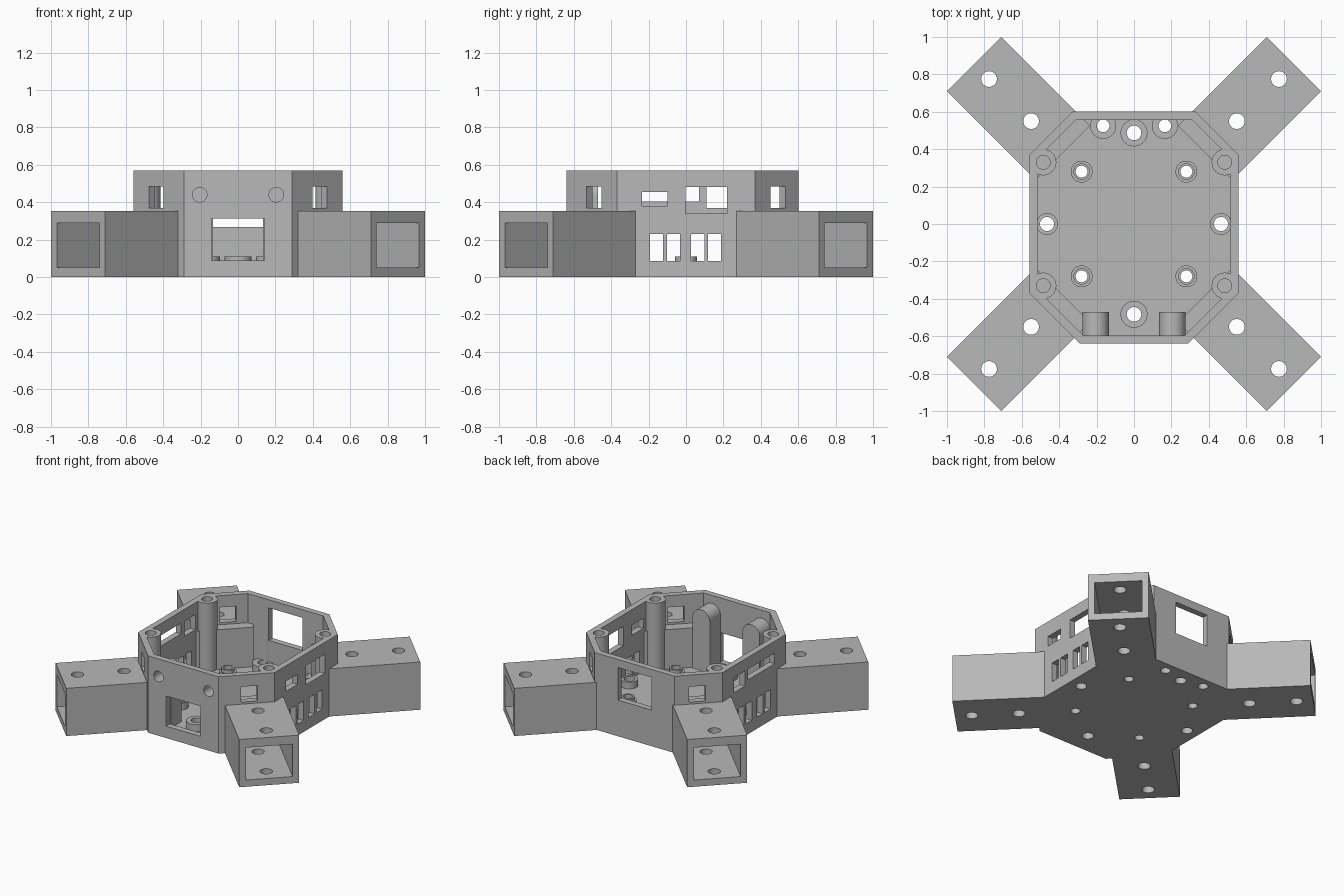
import bpy, bmesh
from math import radians, sqrt
from mathutils import Matrix, Vector

if "Cube" in bpy.data.objects:
    bpy.data.objects.remove(bpy.data.objects["Cube"])

WALL, FLOOR, ARM_TOP, TOP = 0.045, 0.06, 0.354, 0.57
BOSS_TOP = 0.11

grey = bpy.data.materials.new("plain grey")
grey.use_nodes = True
grey.diffuse_color = (0.48, 0.48, 0.48, 1)
grey.node_tree.nodes["Principled BSDF"].inputs["Base Color"].default_value = grey.diffuse_color


def make(name, bm):
    bmesh.ops.recalc_face_normals(bm, faces=bm.faces)
    mesh = bpy.data.meshes.new(name)
    bm.to_mesh(mesh)
    bm.free()
    mesh.materials.append(grey)
    obj = bpy.data.objects.new(name, mesh)
    bpy.context.collection.objects.link(obj)
    return obj


def prism(name, points, z0, z1):
    bm = bmesh.new()
    face = bm.faces.new([bm.verts.new((x, y, z0)) for x, y in points])
    out = bmesh.ops.extrude_face_region(bm, geom=[face])
    moved = [g for g in out["geom"] if isinstance(g, bmesh.types.BMVert)]
    bmesh.ops.translate(bm, verts=moved, vec=(0, 0, z1 - z0))
    return make(name, bm)


def box(name, xs, ys, zs, turn=0):
    (x0, x1), (y0, y1) = xs, ys
    obj = prism(name, [(x0, y0), (x1, y0), (x1, y1), (x0, y1)], *zs)
    obj.data.transform(Matrix.Rotation(radians(turn), 4, 'Z'))
    return obj


def rod(name, x, y, r, z0, z1, sides=32):
    bm = bmesh.new()
    bmesh.ops.create_cone(bm, cap_ends=True, segments=sides, radius1=r, radius2=r,
                          depth=z1 - z0, matrix=Matrix.Translation((x, y, (z0 + z1) / 2)))
    return make(name, bm)


def rod_y(name, x, z, r, y0, y1):
    obj = rod(name, 0, 0, r, y0, y1)
    obj.data.transform(Matrix.Translation((x, 0, z)) @ Matrix.Rotation(radians(-90), 4, 'X'))
    return obj


def octagon(inset):
    # Diagonal sides all satisfy |x| + |y| = reach
    side, front, back = 0.56 - inset, 0.64 - inset, 0.602 - inset
    reach = 0.93 - inset * sqrt(2)
    return [(reach - front, -front), (side, side - reach), (side, reach - side), (reach - back, back),
            (back - reach, back), (-side, reach - side), (-side, side - reach), (front - reach, -front)]


def combine(target, tool, mode):
    mod = target.modifiers.new("combine", 'BOOLEAN')
    mod.operation, mod.solver, mod.object = mode, 'EXACT', tool
    bpy.context.view_layer.objects.active = target
    bpy.ops.object.modifier_apply(modifier=mod.name)
    bpy.data.objects.remove(tool)


def add(tool):
    combine(frame, tool, 'UNION')


def cut(tool):
    combine(frame, tool, 'DIFFERENCE')


# Eight-sided hub shell with floor
frame = prism("hub_frame", octagon(0), 0, TOP)
cut(prism("cavity", octagon(WALL), FLOOR, 1))

# Four square tube arms, closed at the inner end
for turn in (45, 135, 225, 315):
    add(box("arm", (0.537, 1.209), (-0.205, 0.205), (0, ARM_TOP), turn))
    cut(box("arm_tunnel", (0.58, 1.3), (-0.16, 0.16), (0.05, 0.29), turn))

for sx in (-1, 1):
    for sy in (-1, 1):
        # Bolt holes through the arms
        for d in (0.55, 0.775):
            cut(rod("arm_hole", sx * d, sy * d, 0.042, -0.1, 0.45))
        # Vent above each arm
        offset = 0.039 * sx * sy
        cut(box("diagonal_vent", (0.612, 0.75), (offset - 0.056, offset + 0.056),
                (0.37, 0.483), {(1, 1): 45, (-1, 1): 135, (-1, -1): 225, (1, -1): 315}[sx, sy]))
        # Lid screw posts
        add(rod("lid_post", sx * 0.485, sy * 0.33, 0.07, 0.03, TOP))
        cut(rod("lid_screw_hole", sx * 0.485, sy * 0.33, 0.037, TOP - 0.16, 0.7))
        # Stepped board standoffs
        add(rod("standoff_base", sx * 0.28, sy * 0.28, 0.058, 0.03, BOSS_TOP))
        add(rod("standoff_tip", sx * 0.28, sy * 0.28, 0.044, 0.03, 0.135))
        cut(rod("standoff_hole", sx * 0.28, sy * 0.28, 0.032, -0.1, 0.3))

# Floor bosses around the edge
for x, y, r, hole in ((0, -0.483, 0.072, 0.039), (0, 0.487, 0.072, 0.039),
                      (0.465, 0, 0.058, 0.038), (-0.465, 0, 0.058, 0.038),
                      (0.165, 0.525, 0.07, 0.034), (-0.165, 0.525, 0.07, 0.034)):
    add(rod("floor_boss", x, y, r, 0.03, BOSS_TOP))
    cut(rod("floor_boss_hole", x, y, hole, -0.1, 0.3))

# Round-topped supports behind the front face, with blind holes
for sx in (-1, 1):
    x = sx * 0.205
    add(box("support_web", (x - 0.071, x + 0.071), (-0.615, -0.47), (0.03, 0.44)))
    add(rod_y("support_crown", x, 0.44, 0.0711, -0.615, -0.47))
    cut(rod_y("front_hole", x, 0.44, 0.039, -0.7, -0.52))

# Front and back openings
cut(box("front_window", (-0.142, 0.142), (-0.7, -0.594), (0.088, 0.312)))
cut(box("back_window", (-0.138, 0.138), (0.556, 0.7), (0.268, 0.51)))

# Side slots, alike on both sides
right, left = (0.514, 0.7), (-0.7, -0.514)
for side in (right, left):
    for y in (-0.157, -0.066, 0.063, 0.153):
        cut(box("side_slot", side, (y - 0.035, y + 0.035), (0.085, 0.23)))

# Upper side ports, different on each side
for side, ys, zs in ((right, (-0.235, -0.1), (0.38, 0.455)), (right, (-0.003, 0.218), (0.34, 0.482)),
                     (left, (-0.24, 0.07), (0.403, 0.482)), (left, (0.11, 0.235), (0.37, 0.482))):
    cut(box("side_port", side, ys, zs))

bpy.ops.object.select_all(action='DESELECT')
frame.select_set(True)
bpy.context.view_layer.objects.active = frame
bpy.ops.object.shade_smooth_by_angle(angle=radians(30))
